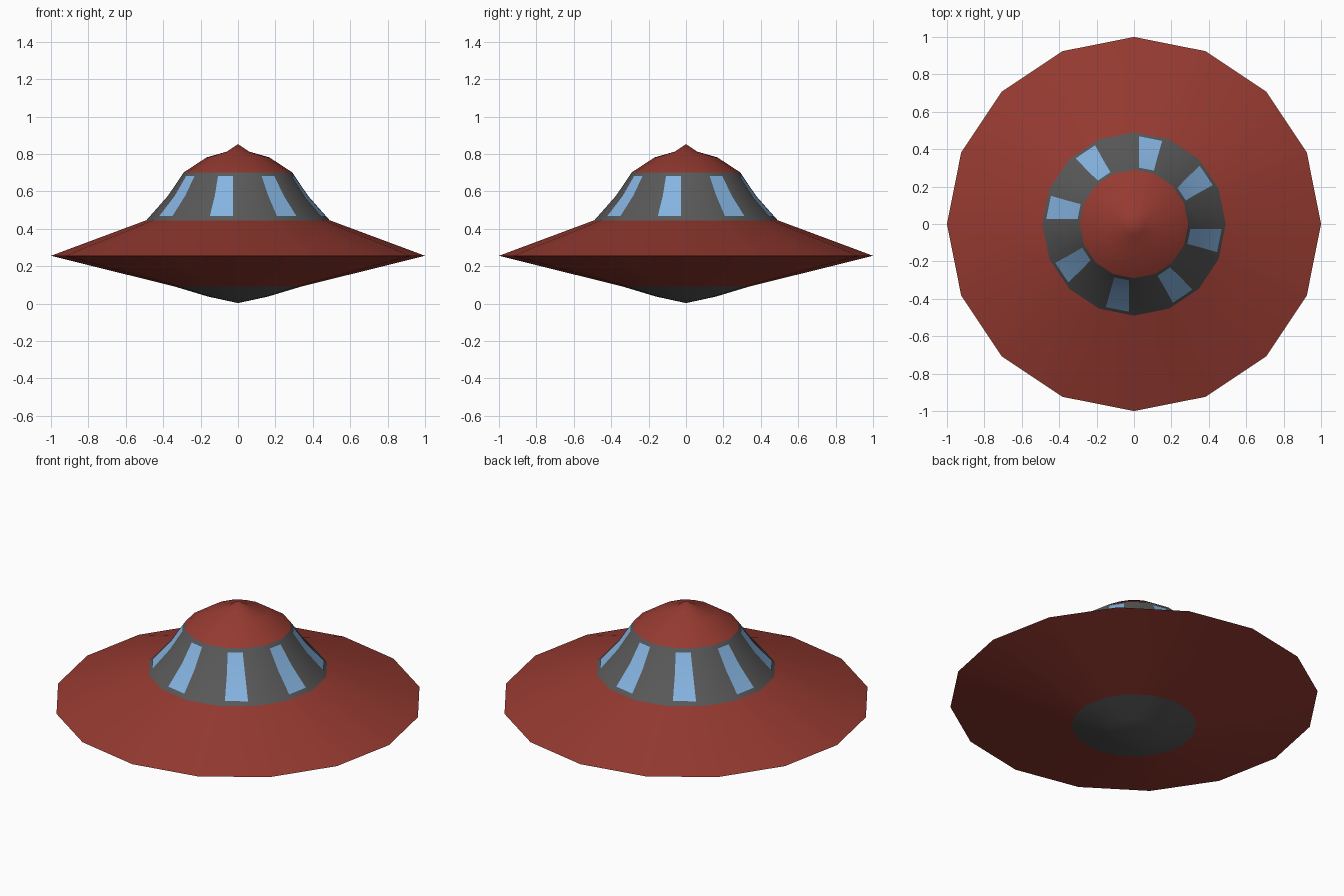
import bpy, bmesh, math

if "Cube" in bpy.data.objects:
    bpy.data.objects.remove(bpy.data.objects["Cube"])

SIDES = 16
STEP = 2 * math.pi / SIDES


def material(name, rgb):
    m = bpy.data.materials.new(name)
    m.diffuse_color = (*rgb, 1)
    m.use_nodes = True
    m.node_tree.nodes["Principled BSDF"].inputs["Base Color"].default_value = m.diffuse_color
    return m


red = material("red_paint", (0.30, 0.042, 0.030))
grey = material("dark_grey", (0.10, 0.10, 0.10))
blue = material("window_blue", (0.24, 0.46, 0.76))


def finish(name, bm, mat):
    mesh = bpy.data.meshes.new(name)
    bm.to_mesh(mesh)
    bm.free()
    ob = bpy.data.objects.new(name, mesh)
    bpy.context.collection.objects.link(ob)
    mesh.materials.append(mat)
    bpy.ops.object.select_all(action='DESELECT')
    bpy.context.view_layer.objects.active = ob
    ob.select_set(True)
    bpy.ops.object.shade_smooth_by_angle(angle=math.radians(30))
    return ob


def lathe(name, profile, mat):
    """Revolve an (r, z) profile, listed bottom to top, into 16 sides."""
    bm = bmesh.new()
    rings = []
    for r, z in profile:
        n = SIDES if r > 0 else 1
        rings.append([bm.verts.new((r * math.cos(i * STEP), r * math.sin(i * STEP), z))
                      for i in range(n)])
    for a, b in zip(rings, rings[1:]):
        for i in range(SIDES):
            j = (i + 1) % SIDES
            quad = [a[i % len(a)], a[j % len(a)], b[j % len(b)], b[i % len(b)]]
            bm.faces.new(list(dict.fromkeys(quad)))
    return finish(name, bm, mat)


# Hull parts share their border rings
lathe("belly", [(0, 0.003), (0.16, 0.038), (0.34, 0.092)], grey)
lathe("saucer_disc", [(0.34, 0.092), (1.0, 0.256), (0.49, 0.446)], red)
TOWER = [(0.49, 0.446), (0.374, 0.577), (0.29, 0.702)]
lathe("cabin_wall", TOWER, grey)
lathe("roof_cap", [(0.29, 0.702), (0.168, 0.782), (0.06, 0.813), (0, 0.853)], red)

# Windows: bent panes on every second wall facet
def wall_radius(z):
    for (r0, z0), (r1, z1) in zip(TOWER, TOWER[1:]):
        if z <= z1:
            return r0 + (r1 - r0) * (z - z0) / (z1 - z0)
    return TOWER[-1][0]


bm = bmesh.new()
for k in range(SIDES // 2):
    a0 = math.pi / 2 + 2 * k * STEP
    a1 = a0 - STEP
    rows = []
    for z, left, right in [(0.467, 0.15, 0.83), (0.577, 0.18, 0.86), (0.682, 0.23, 0.91)]:
        r = wall_radius(z) + 0.003
        rows.append([bm.verts.new((r * (math.cos(a0) * (1 - t) + math.cos(a1) * t),
                                   r * (math.sin(a0) * (1 - t) + math.sin(a1) * t),
                                   z + 0.001)) for t in (right, left)])
    for lo, hi in zip(rows, rows[1:]):
        bm.faces.new((lo[0], lo[1], hi[1], hi[0]))
finish("windows", bm, blue)
